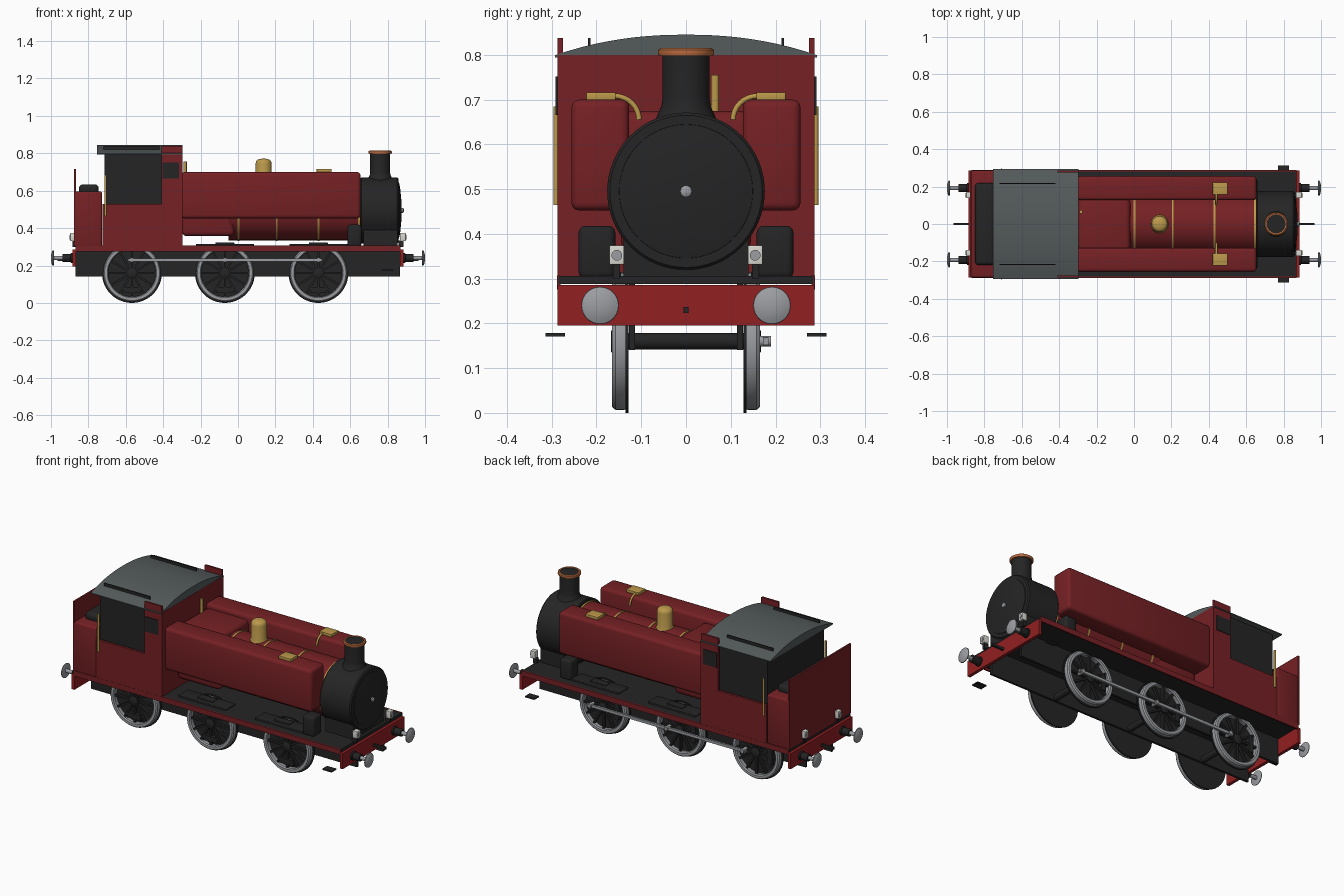
import bpy, bmesh, math
from mathutils import Matrix, Vector

cube = bpy.data.objects.get("Cube")
if cube:
    bpy.data.objects.remove(cube)


def material(name, rgb):
    m = bpy.data.materials.new(name)
    m.use_nodes = True
    m.diffuse_color = (*rgb, 1)
    m.node_tree.nodes["Principled BSDF"].inputs["Base Color"].default_value = (*rgb, 1)
    return m


RED = material("maroon paint", (0.18, 0.015, 0.018))
BEAM = material("bright red paint", (0.29, 0.014, 0.016))
BLACK = material("black paint", (0.018, 0.018, 0.018))
GREY = material("roof grey", (0.09, 0.105, 0.105))
STEEL = material("steel", (0.33, 0.34, 0.36))
BRASS = material("brass", (0.5, 0.32, 0.07))
COPPER = material("copper", (0.5, 0.15, 0.05))
WHITE = material("lamp white", (0.7, 0.69, 0.64))

AXES = {"z": Matrix.Identity(4),
        "x": Matrix.Rotation(math.pi / 2, 4, "Y"),
        "y": Matrix.Rotation(-math.pi / 2, 4, "X")}


def finish(name, bm, mat, mirror=""):
    """Turn a bmesh into an object, mirrored over the x or y centre plane on request."""
    bmesh.ops.recalc_face_normals(bm, faces=bm.faces)
    me = bpy.data.meshes.new(name)
    bm.to_mesh(me)
    bm.free()
    me.materials.append(mat)
    me.polygons.foreach_set("use_smooth", [True] * len(me.polygons))
    me.set_sharp_from_angle(angle=math.radians(35))
    ob = bpy.data.objects.new(name, me)
    bpy.context.collection.objects.link(ob)
    if mirror:
        mod = ob.modifiers.new("mirror", "MIRROR")
        mod.use_axis = ("x" in mirror, "y" in mirror, False)
    return ob


def box(name, mat, x, y, z, bevel=0, mirror=""):
    """Box given by its (min, max) on each axis."""
    bm = bmesh.new()
    bmesh.ops.create_cube(bm, size=1)
    for v in bm.verts:
        v.co = Vector([(r[0] + r[1]) / 2 + c * (r[1] - r[0]) for r, c in zip((x, y, z), v.co)])
    if bevel:
        bmesh.ops.bevel(bm, geom=bm.edges[:], offset=bevel, segments=3, profile=0.5, affect="EDGES")
    return finish(name, bm, mat, mirror)


def lathe(name, mat, profile, at, axis="z", closed=False, mirror="", n=48):
    """Revolve (radius, distance) points about an axis; closed makes a ring."""
    bm = bmesh.new()
    rings = []
    for r, h in profile:
        rings.append([bm.verts.new((r * math.cos(i * math.tau / n), r * math.sin(i * math.tau / n), h))
                      for i in range(n)])
    pairs = list(zip(rings, rings[1:] + rings[:1]))
    for a, b in pairs if closed else pairs[:-1]:
        for i in range(n):
            j = (i + 1) % n
            bm.faces.new((a[i], a[j], b[j], b[i]))
    if not closed:
        bm.faces.new(rings[0])
        bm.faces.new(rings[-1])
    bm.transform(Matrix.Translation(at) @ AXES[axis])
    return finish(name, bm, mat, mirror)


def rod(name, mat, r, span, at, axis="z", mirror="", n=24):
    return lathe(name, mat, [(r, span[0]), (r, span[1])], at, axis, mirror=mirror, n=n)


# Underframe, deck and buffer beams
box("frame_plate", BLACK, (-0.87, 0.865), (0.114, 0.127), (0.14, 0.295), mirror="y")
box("deck", BLACK, (-0.87, 0.87), (-0.285, 0.285), (0.288, 0.306))
box("valance", RED, (-0.87, 0.87), (0.28, 0.288), (0.276, 0.307), mirror="y")
box("buffer_beam", BEAM, (0.866, 0.884), (-0.287, 0.287), (0.195, 0.286), mirror="x")
box("footstep", BLACK, (0.77, 0.83), (0.27, 0.314), (0.171, 0.178), mirror="y")

# Buffers and couplings at both ends
for name, mat, profile in (
        ("buffer_housing", BLACK, [(0.026, 0.88), (0.026, 0.893), (0.021, 0.895), (0.021, 0.937)]),
        ("buffer_shank", STEEL, [(0.011, 0.93), (0.011, 0.988)]),
        ("buffer_head", STEEL, [(0.034, 0.984), (0.042, 0.987), (0.041, 0.991), (0.028, 0.997), (0.01, 1.0)])):
    lathe(name, mat, profile, (0, 0.192, 0.24), "x", mirror="xy", n=32)
box("coupling_hook", BLACK, (0.88, 0.965), (-0.006, 0.006), (0.223, 0.237), mirror="x")

# Wheels: cranks stand a quarter turn apart on the two sides
WHEELS, HUB_Z, THROW = (-0.567, -0.07, 0.43), 0.16, 0.07
for x in WHEELS:
    rod("axle", BLACK, 0.018, (-0.13, 0.13), (x, 0, HUB_Z), "y")
    for side in (-1, 1):
        hub = Vector((x, 0, HUB_Z))
        crank = Vector((0, 0, 1)) if side < 0 else Vector((1, 0, 0))
        s = lambda *pts: [(r, side * h) for r, h in pts]
        lathe("wheel_flange", BLACK, s((0.16, 0.128), (0.16, 0.135)), hub, "y")
        lathe("wheel_tyre", STEEL, s((0.128, 0.134), (0.152, 0.134), (0.154, 0.142), (0.153, 0.158),
                                     (0.147, 0.165), (0.132, 0.165), (0.127, 0.158)), hub, "y", True)
        lathe("wheel_hub", BLACK, s((0.028, 0.134), (0.028, 0.164), (0.022, 0.168)), hub, "y")
        bm = bmesh.new()
        for k in range(12):
            bar = bmesh.ops.create_cube(bm, size=1)["verts"]
            bmesh.ops.scale(bm, vec=(0.12, 0.016, 0.011), verts=bar)
            bmesh.ops.translate(bm, vec=(0.075, side * 0.15, 0), verts=bar)
            bmesh.ops.rotate(bm, matrix=Matrix.Rotation(k * math.tau / 12, 3, "Y"), verts=bar)
        bm.transform(Matrix.Translation(hub))
        finish("wheel_spokes", bm, BLACK)
        w = hub - crank * 0.09
        hx, hz = (0.045, 0.016) if side < 0 else (0.016, 0.045)
        box("balance_weight", BLACK, (w.x - hx, w.x + hx), sorted((side * 0.14, side * 0.162)),
            (w.z - hz, w.z + hz))
        rod("crank_pin", STEEL, 0.012, (side * 0.15, side * 0.19), hub + crank * THROW, "y")
for y, dx, dz in ((-0.178, 0, THROW), (0.178, THROW, 0)):
    box("coupling_rod", STEEL, (WHEELS[0] + dx - 0.02, WHEELS[2] + dx + 0.02), (y - 0.006, y + 0.006),
        (HUB_Z + dz - 0.008, HUB_Z + dz + 0.008))

# Low splashers and sandboxes on the deck
for x in WHEELS[1:]:
    box("splasher", BLACK, (x - 0.155, x + 0.155), (0.145, 0.235), (0.3, 0.316), 0.004, "y")
    box("splasher_cap", BLACK, (x - 0.05, x + 0.05), (0.165, 0.21), (0.31, 0.324), 0.004, "y")
box("sandbox", BLACK, (0.585, 0.66), (0.158, 0.24), (0.3, 0.418), 0.015, "y")

# Boiler, firebox and smokebox
AXIS = (0, 0, 0.495)
rod("boiler", RED, 0.16, (-0.05, 0.67), AXIS, "x", n=64)
for x in (0.003, 0.207, 0.43, 0.647):
    lathe("boiler_band", BRASS, [(0.158, x - 0.005), (0.163, x - 0.005), (0.163, x + 0.005), (0.158, x + 0.005)],
          AXIS, "x", True, n=64)
box("firebox", RED, (-0.3, -0.02), (-0.145, 0.145), (0.357, 0.675), 0.025)
lathe("smokebox", BLACK, [(0.172, 0.655), (0.176, 0.659), (0.176, 0.851), (0.17, 0.858)], AXIS, "x", n=64)
lathe("smokebox_door", BLACK, [(0.15, 0.855), (0.149, 0.861), (0.12, 0.867), (0.06, 0.873), (0.02, 0.875)],
      AXIS, "x", n=64)
lathe("door_handle", STEEL, [(0.013, 0.87), (0.013, 0.883), (0.007, 0.887)], AXIS, "x", n=20)
box("smokebox_saddle", BLACK, (0.67, 0.852), (-0.14, 0.14), (0.3, 0.42))

# Chimney with an open copper cap
lathe("chimney", BLACK, [(0.07, 0.65), (0.062, 0.67), (0.055, 0.685), (0.053, 0.7), (0.053, 0.802),
                         (0.043, 0.802), (0.043, 0.7)], (0.76, 0, 0))
lathe("chimney_cap", COPPER, [(0.05, 0.797), (0.06, 0.797), (0.063, 0.803), (0.062, 0.811), (0.056, 0.815),
                              (0.05, 0.813)], (0.76, 0, 0), closed=True)
rod("chimney_mouth", BLACK, 0.051, (0.8, 0.81), (0.76, 0, 0))

# Dome and whistle
lathe("dome", BRASS, [(0.05, 0.645), (0.043, 0.665), (0.043, 0.745), (0.04, 0.758), (0.03, 0.767), (0.012, 0.771)],
      (0.137, 0, 0))
rod("whistle", BRASS, 0.009, (0.67, 0.755), (-0.283, 0.065, 0))

# Side tanks with filler lids and feed pipes
box("side_tank", RED, (-0.305, 0.655), (0.127, 0.256), (0.452, 0.7), 0.018, "y")
box("filler_lid", BRASS, (0.42, 0.5), (0.157, 0.223), (0.698, 0.716), 0.003, "y")
curve = bpy.data.curves.new("feed_pipe", "CURVE")
curve.dimensions = "3D"
curve.bevel_depth = 0.006
path = curve.splines.new("POLY")
path.points.add(8)
for i, p in enumerate(path.points):
    a = math.pi / 2 * i / 8
    p.co = (0.44, 0.16 - 0.055 * math.sin(a), 0.655 + 0.053 * math.cos(a), 1)
curve.materials.append(BRASS)
pipe = bpy.data.objects.new("feed_pipe", curve)
bpy.context.collection.objects.link(pipe)
pipe.modifiers.new("mirror", "MIRROR").use_axis = (False, True, False)

# Cab
box("cab_front", RED, (-0.31, -0.296), (-0.287, 0.287), (0.305, 0.8))
box("cab_side_lower", RED, (-0.725, -0.298), (0.272, 0.287), (0.305, 0.53), mirror="y")
box("cab_side_upper", RED, (-0.41, -0.298), (0.275, 0.287), (0.53, 0.838), mirror="y")
box("cab_interior", BLACK, (-0.715, -0.31), (-0.262, 0.262), (0.306, 0.796))
box("cab_side_window", BLACK, (-0.404, -0.316), (0.285, 0.291), (0.665, 0.752), mirror="y")
rod("cab_handrail", BRASS, 0.006, (0.465, 0.685), (-0.708, 0.29, 0), mirror="y", n=12)

# Arched roof with rain strips
bm = bmesh.new()
HALF, RISE, STEPS = 0.293, 0.046, 20
arc = [(HALF * t, 0.799 + RISE * (1 - abs(t) ** 2.2)) for t in (2 * i / STEPS - 1 for i in range(STEPS + 1))]
face = bm.faces.new([bm.verts.new((-0.755, y, z)) for y, z in [(-HALF, 0.794)] + arc + [(HALF, 0.794)]])
ext = bmesh.ops.extrude_face_region(bm, geom=[face])["geom"]
bmesh.ops.translate(bm, vec=(0.458, 0, 0), verts=[v for v in ext if isinstance(v, bmesh.types.BMVert)])
if not face.is_valid or len(bm.faces) == len(arc) + 3:
    bm.faces.new([v for v in sorted(bm.verts, key=lambda v: v.index) if v.co.x < -0.7])
finish("cab_roof", bm, GREY)
box("roof_strip", BLACK, (-0.72, -0.42), (0.213, 0.219), (0.815, 0.838), mirror="y")

# Bunker, coal and tall back plate
box("bunker", RED, (-0.872, -0.726), (-0.287, 0.287), (0.3, 0.596), 0.012)
box("coal", BLACK, (-0.85, -0.745), (-0.22, 0.22), (0.58, 0.634), 0.02)
box("bunker_back_plate", RED, (-0.876, -0.866), (-0.287, 0.287), (0.305, 0.715))

# Lamps on brackets at both ends
box("lamp_bracket", BLACK, (0.858, 0.885), (0.147, 0.163), (0.3, 0.335), mirror="xy")
box("lamp", WHITE, (0.866, 0.897), (0.138, 0.171), (0.331, 0.374), 0.003, "xy")
rod("lamp_lens", STEEL, 0.012, (0.895, 0.901), (0, 0.1545, 0.352), "x", "xy", 20)
